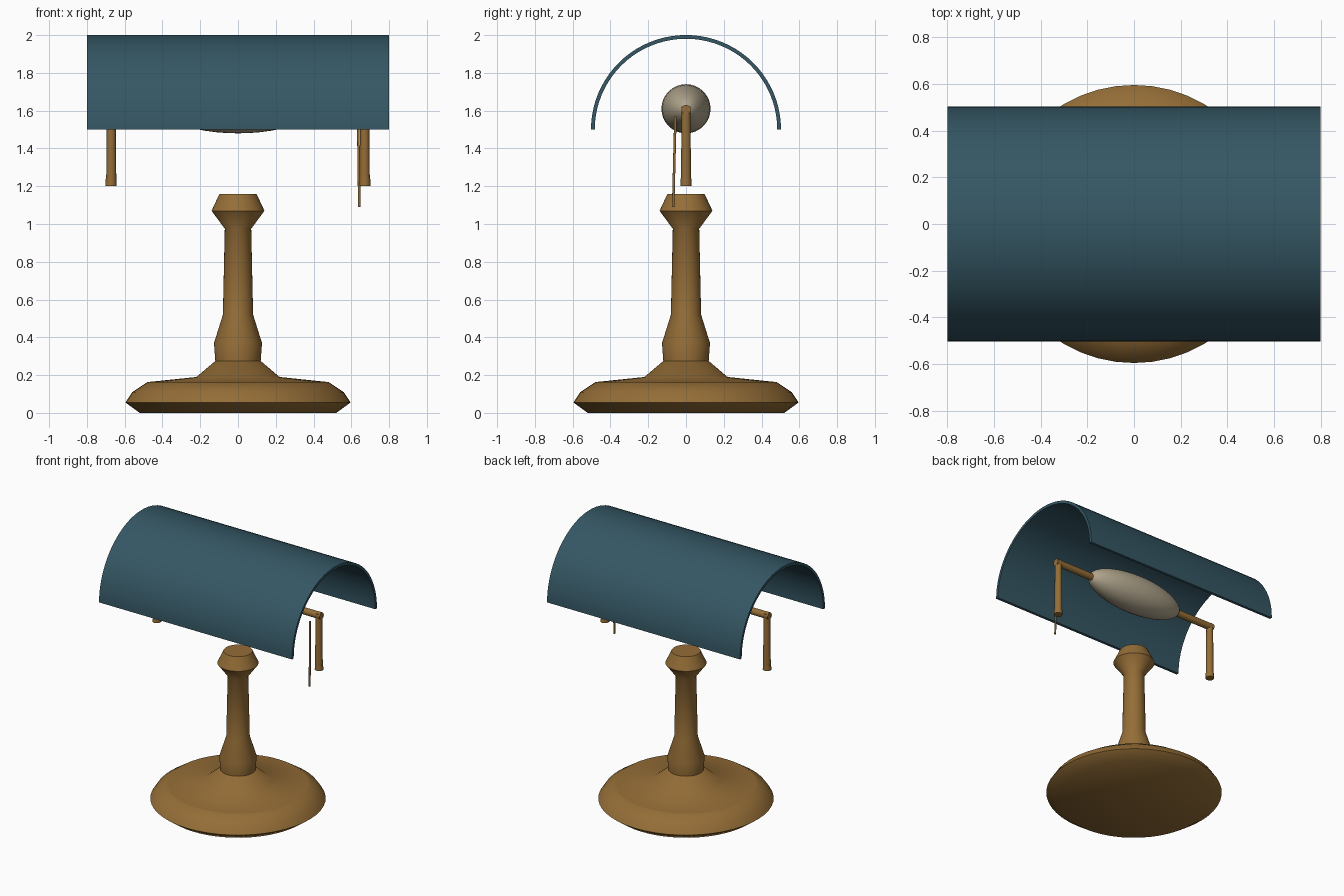
import bpy, bmesh, math
from mathutils import Vector, Matrix

if "Cube" in bpy.data.objects:
    bpy.data.objects.remove(bpy.data.objects["Cube"])


def material(name, rgb):
    m = bpy.data.materials.new(name)
    m.diffuse_color = (*rgb, 1)
    m.use_nodes = True
    m.node_tree.nodes["Principled BSDF"].inputs["Base Color"].default_value = m.diffuse_color
    return m


BRASS = material("aged_brass", (0.30, 0.155, 0.038))
TEAL = material("dark_teal", (0.035, 0.095, 0.128))
CREAM = material("bulb_cream", (0.43, 0.37, 0.26))


def finish(name, bm, mat, angle=50):
    bmesh.ops.recalc_face_normals(bm, faces=bm.faces)
    me = bpy.data.meshes.new(name)
    bm.to_mesh(me)
    bm.free()
    ob = bpy.data.objects.new(name, me)
    bpy.context.collection.objects.link(ob)
    me.materials.append(mat)
    bpy.ops.object.select_all(action='DESELECT')
    ob.select_set(True)
    bpy.context.view_layer.objects.active = ob
    bpy.ops.object.shade_smooth_by_angle(angle=math.radians(angle))
    return ob


def lathe(name, profile, mat, sides=48):
    bm = bmesh.new()
    rings = []
    for r, z in profile:
        rings.append([bm.verts.new((r * math.cos(2 * math.pi * i / sides),
                                    r * math.sin(2 * math.pi * i / sides), z))
                      for i in range(sides)])
    for a, b in zip(rings, rings[1:]):
        for i in range(sides):
            j = (i + 1) % sides
            bm.faces.new((a[i], a[j], b[j], b[i]))
    bm.faces.new(rings[0])
    bm.faces.new(rings[-1])
    return finish(name, bm, mat)


def rod(name, p1, p2, r1, r2, mat, sides=16):
    p1, p2 = Vector(p1), Vector(p2)
    d = p2 - p1
    mtx = Matrix.Translation((p1 + p2) / 2) @ d.to_track_quat('Z', 'Y').to_matrix().to_4x4()
    bm = bmesh.new()
    bmesh.ops.create_cone(bm, cap_ends=True, segments=sides, radius1=r1,
                          radius2=r2, depth=d.length, matrix=mtx)
    return finish(name, bm, mat)


# Base and stem
lathe("base_foot", [(0.52, 0), (0.596, 0.055), (0.56, 0.11), (0.48, 0.163)], BRASS)
lathe("base_dome", [(0.48, 0.163), (0.22, 0.19), (0.12, 0.275)], BRASS)
lathe("stem", [(0.12, 0.27), (0.127, 0.37), (0.08, 0.52), (0.07, 0.975),
               (0.14, 1.07), (0.098, 1.16)], BRASS)

# Half-round shade with thickness, open at both ends
bm = bmesh.new()
steps = 40
sections = []
for i in range(steps + 1):
    t = math.pi * i / steps
    sections.append([bm.verts.new((x, r * math.cos(t), 1.5 + r * math.sin(t) * 0.995))
                     for x, r in ((-0.8, 0.503), (0.8, 0.503), (0.8, 0.483), (-0.8, 0.483))])
for a, b in zip(sections, sections[1:]):
    for k in range(4):
        n = (k + 1) % 4
        bm.faces.new((a[k], a[n], b[n], b[k]))
bm.faces.new(sections[0])
bm.faces.new(sections[-1])
finish("shade", bm, TEAL)

# Long oval bulb lying along x
bm = bmesh.new()
bmesh.ops.create_uvsphere(bm, u_segments=32, v_segments=20, radius=1)
bmesh.ops.transform(bm, verts=bm.verts, matrix=Matrix.Translation((0, 0, 1.61))
                    @ Matrix.Diagonal((0.39, 0.13, 0.13, 1))
                    @ Matrix.Rotation(math.pi / 2, 4, 'Y'))
finish("bulb", bm, CREAM)

# Bent arms at both ends of the bulb, with end collars
for side, s in (("left", -1), ("right", 1)):
    rod(side + "_arm", (s * 0.33, 0, 1.605), (s * 0.694, 0, 1.605), 0.025, 0.025, BRASS)
    rod(side + "_hanger", (s * 0.671, 0, 1.21), (s * 0.671, 0, 1.622), 0.027, 0.023, BRASS)
    rod(side + "_collar", (s * 0.672, 0, 1.2), (s * 0.672, 0, 1.24), 0.03, 0.028, BRASS)

# Pull chain
rod("pull_chain", (0.642, -0.068, 1.09), (0.636, -0.056, 1.57), 0.007, 0.007, BRASS, 8)
